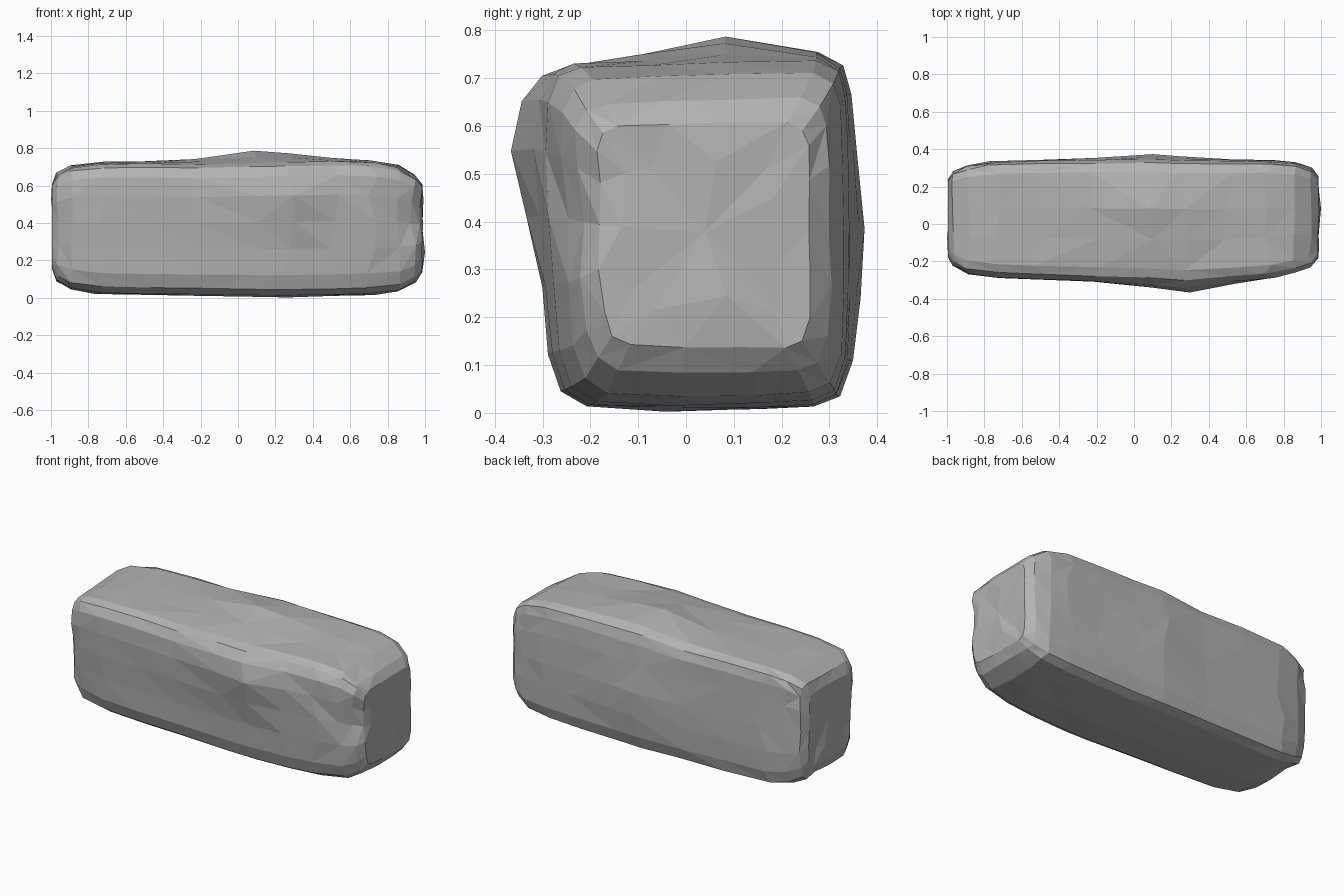
import bpy, bmesh, random
from mathutils import Vector

random.seed(11)
cube = bpy.data.objects.get("Cube")
if cube:
    bpy.data.objects.remove(cube, do_unlink=True)

# Single stone colour
stone = bpy.data.materials.new("stone_grey")
stone.use_nodes = True
GREY = (0.45, 0.45, 0.45, 1)
stone.diffuse_color = GREY
stone.node_tree.nodes["Principled BSDF"].inputs["Base Color"].default_value = GREY

# Block limits along its length: x, front y, back y, bottom z, top z
stations = [
    (-.995, -.18, .24, .15, .61), (-.965, -.225, .285, .08, .67), (-.89, -.27, .315, .045, .71),
    (-.75, -.292, .338, .018, .728), (-.5, -.302, .346, .012, .732), (-.2, -.312, .35, .008, .727),
    (.08, -.322, .353, .004, .738), (.27, -.325, .35, .002, .742), (.52, -.315, .347, .006, .745),
    (.72, -.298, .343, .014, .738), (.86, -.267, .332, .032, .712), (.945, -.24, .305, .075, .665),
    (.985, -.2, .265, .13, .61),
]

# Worn, rounded cross-section as fractions of width and height
section = [
    (.17, .01), (.42, 0), (.7, .005), (.88, .012), (.955, .04), (.99, .14), (1, .32), (1, .52),
    (.995, .75), (.99, .9), (.965, .97), (.89, 1), (.6, 1), (.35, .99), (.12, .982), (.05, .955),
    (.01, .88), (0, .74), (.012, .55), (.03, .35), (.05, .16), (.09, .055),
]

# Broad knuckles and chips: centre, push, reach along each axis
bumps = [
    ((.08, .08, .74), (0, 0, .052), (.5, .32, .2)),
    ((.27, -.325, .55), (0, -.05, 0), (.3, .2, .22)),
    ((.08, .352, .37), (0, .024, 0), (.35, .2, .35)),
    ((.95, -.24, .44), (-.025, .025, 0), (.2, .15, .14)),
    ((-.35, -.3, .3), (0, .012, 0), (.3, .1, .2)),
]


def worn(point):
    """Push a point by every knuckle or chip within reach."""
    moved = point.copy()
    for centre, push, reach in bumps:
        gap = Vector((point[k] - centre[k]) / reach[k] for k in range(3)).length
        moved += Vector(push) * max(0, 1 - gap)
    return moved


bm = bmesh.new()
rings = []
for x, front, back, low, high in stations:
    ring = []
    slip = .035 if abs(x) < .8 else .009
    for u, v in section:
        y = front + (back - front) * u
        z = low + (high - low) * v
        inset = 1 - random.uniform(0, .014 if abs(x) < .9 else .035)
        point = Vector((x + random.uniform(-slip, slip) * (abs(x) < .98),
                        .02 + (y - .02) * inset, .37 + (z - .37) * inset))
        ring.append(bm.verts.new(worn(point)))
    rings.append(ring)

# Skin between neighbouring rings, with varied diagonals
count = len(section)
for a, b in zip(rings, rings[1:]):
    for j in range(count):
        k = (j + 1) % count
        if random.random() < .6:
            bm.faces.new((a[j], a[k], b[k]))
            bm.faces.new((a[j], b[k], b[j]))
        else:
            bm.faces.new((a[j], a[k], b[j]))
            bm.faces.new((a[k], b[k], b[j]))

# Chipped end faces
for ring, side in ((rings[0], -1), (rings[-1], 1)):
    middle = sum((v.co for v in ring), Vector()) / count
    hub = bm.verts.new((side * .985, middle.y, middle.z))
    inner = []
    for v in ring[::2]:
        p = middle.lerp(v.co, random.uniform(.55, .8))
        inner.append(bm.verts.new((side * random.uniform(.975, 1.0), p.y, p.z)))
    n = len(inner)
    for j in range(n):
        a, m, c = ring[2 * j], ring[2 * j + 1], ring[(2 * j + 2) % count]
        p, q = inner[j], inner[(j + 1) % n]
        for tri in ((a, m, p), (m, q, p), (m, c, q), (p, q, hub)):
            bm.faces.new(tri)

bmesh.ops.recalc_face_normals(bm, faces=bm.faces)
mesh = bpy.data.meshes.new("stone_block")
bm.to_mesh(mesh)
bm.free()
mesh.materials.append(stone)
block = bpy.data.objects.new("stone_block", mesh)
bpy.context.scene.collection.objects.link(block)
